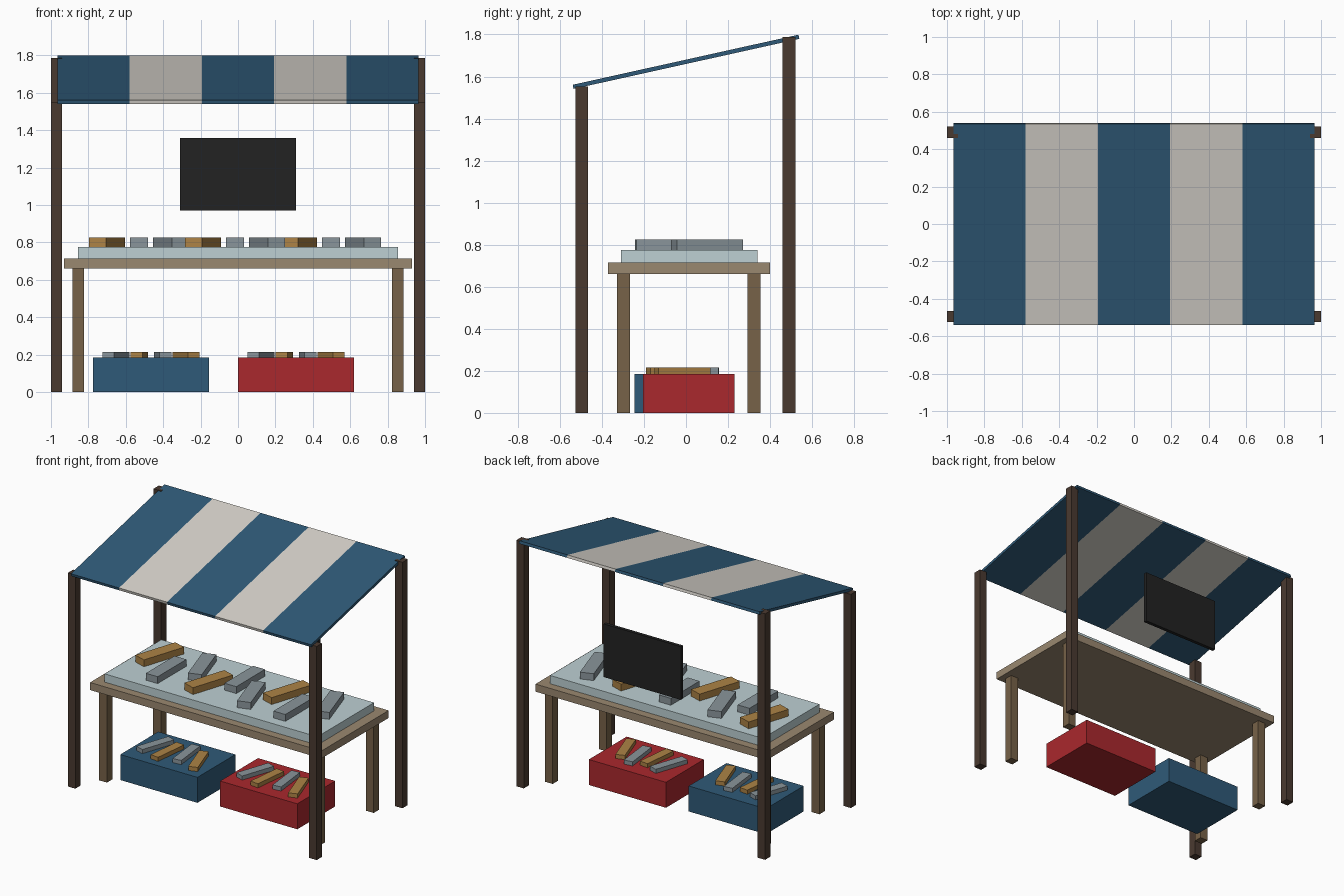
import bpy
from math import radians

if "Cube" in bpy.data.objects:
    bpy.data.objects.remove(bpy.data.objects["Cube"])


def material(name, hexcode):
    rgb = [int(hexcode[i:i + 2], 16) / 255 for i in (0, 2, 4)]
    lin = [c / 12.92 if c <= 0.04045 else ((c + 0.055) / 1.055) ** 2.4 for c in rgb]
    m = bpy.data.materials.new(name)
    m.diffuse_color = (*lin, 1)
    m.use_nodes = True
    m.node_tree.nodes["Principled BSDF"].inputs["Base Color"].default_value = m.diffuse_color
    return m


DARK_WOOD = material("dark_wood", "4A3A30")
TABLE_WOOD = material("table_wood", "9A8870")
LEG_WOOD = material("leg_wood", "776248")
BLUE = material("blue", "2F5A78")
CREAM = material("cream", "D6D2CA")
ICE = material("ice", "BDD0D3")
RED = material("red", "AA282D")
BLACK = material("black", "222222")
SILVER = material("silver", "8A959B")
GOLD = material("gold", "AD8345")


def box(name, center, size, mat, rot=(0, 0, 0)):
    bpy.ops.mesh.primitive_cube_add(size=1, location=center, rotation=rot)
    ob = bpy.context.object
    ob.name = name
    ob.scale = size
    bpy.ops.object.transform_apply(location=False, rotation=False, scale=True)
    ob.data.materials.append(mat)
    return ob


# Corner posts, taller at the back, and table legs
for sx, side in ((-1, "left"), (1, "right")):
    for y, h, end in ((-0.495, 1.552, "front"), (0.49, 1.787, "back")):
        box(f"{end}_{side}_post", (sx * 0.97, y, h / 2), (0.06, 0.06, h), DARK_WOOD)
    for y, end in ((-0.297, "front"), (0.323, "back")):
        box(f"{end}_{side}_table_leg", (sx * 0.855, y, 0.33), (0.062, 0.062, 0.66), LEG_WOOD)

# Sloping striped canopy
for i in range(5):
    box(f"canopy_stripe_{i + 1}", ((i - 2) * 0.386, 0, 1.67), (0.386, 1.1, 0.02),
        CREAM if i % 2 else BLUE, (radians(12.5), 0, 0))

# Table top, ice bed and hanging board
box("table_top", (0, 0.015, 0.6875), (1.86, 0.77, 0.055), TABLE_WOOD)
box("ice_bed", (0, 0.015, 0.745), (1.71, 0.65, 0.06), ICE)
box("sign_board", (0, 0.49, 1.164), (0.62, 0.025, 0.386), BLACK)

# Fish on the ice: two staggered rows with repeating turns
for i in range(9):
    box(f"table_fish_{i + 1}", (-0.70 + 0.171 * i, -0.07 if i % 2 else 0.10, 0.80),
        (0.095, 0.33, 0.05), SILVER if i % 3 else GOLD,
        (0, 0, radians((-18, 0, 18)[i % 3])))

# Crates under the table, each with a fan of four fish
for name, x, y, mat in (("blue", -0.465, -0.027, BLUE), ("red", 0.31, 0.0125, RED)):
    box(f"{name}_crate", (x, y, 0.0925), (0.62, 0.435, 0.185), mat)
    for k in range(4):
        t = k - 1.5
        box(f"{name}_crate_fish_{k + 1}",
            (x + 0.125 * t, y - 0.01 + (-0.02 if k % 2 else 0.02), 0.20),
            (0.065, 0.26, 0.03), GOLD if k % 2 else SILVER, (0, 0, 0.22 * t))
